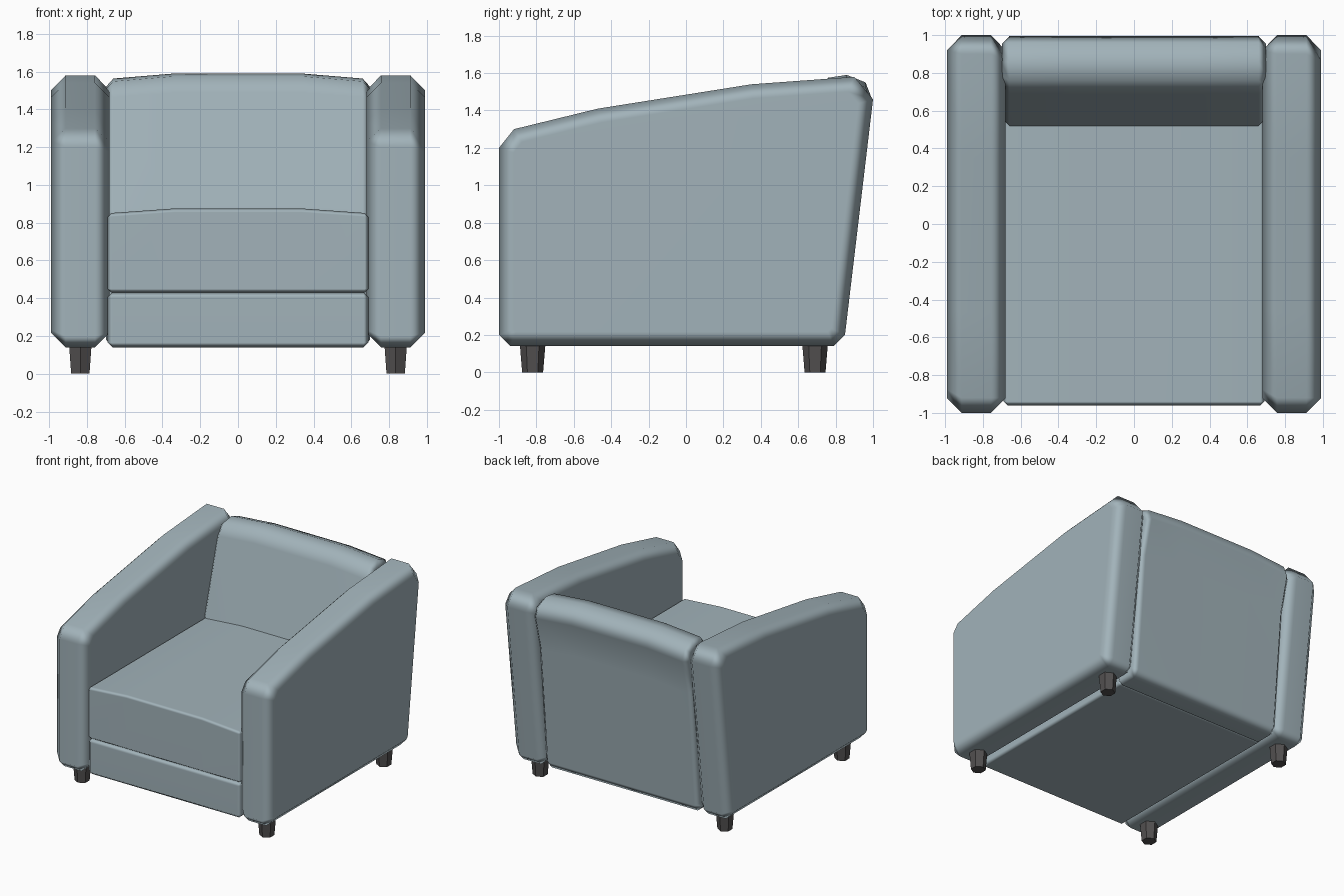
import bpy, bmesh, math

if "Cube" in bpy.data.objects:
    bpy.data.objects.remove(bpy.data.objects["Cube"])


def material(name, rgb):
    m = bpy.data.materials.new(name)
    m.diffuse_color = (*rgb, 1)
    m.use_nodes = True
    m.node_tree.nodes["Principled BSDF"].inputs["Base Color"].default_value = m.diffuse_color
    return m


FABRIC = material("blue grey fabric", (0.36, 0.45, 0.49))
WOOD = material("dark feet", (0.085, 0.08, 0.08))


def slab(name, profile, stations, bevel, limit):
    """Run a (y, z) profile along x; stations are (x, crown height)."""
    bm = bmesh.new()
    rings = [[bm.verts.new((x, y, z + (rise if z > 0.5 else 0))) for y, z in profile]
             for x, rise in stations]
    n = len(profile)
    for a, b in zip(rings, rings[1:]):
        for i in range(n):
            j = (i + 1) % n
            bm.faces.new((a[i], a[j], b[j], b[i]))
    bm.faces.new(rings[0])
    bm.faces.new(rings[-1][::-1])
    bmesh.ops.recalc_face_normals(bm, faces=bm.faces)
    for f in bm.faces:
        f.smooth = True
    me = bpy.data.meshes.new(name)
    bm.to_mesh(me)
    bm.free()
    me.materials.append(FABRIC)
    ob = bpy.data.objects.new(name, me)
    bpy.context.collection.objects.link(ob)
    bv = ob.modifiers.new("soft edges", 'BEVEL')
    bv.width = bevel
    bv.segments = 1
    bv.limit_method = 'ANGLE'
    bv.angle_limit = math.radians(limit)
    wn = ob.modifiers.new("flat panels", 'WEIGHTED_NORMAL')
    wn.weight = 80
    return ob


# Arms: sloped side profile with wide chamfered rims
arm = [(-1, 0.2), (-1, 1.2), (-0.92, 1.30), (-0.47, 1.41), (0.35, 1.54),
       (0.90, 1.58), (1.0, 1.46), (0.85, 0.2), (0.79, 0.14), (-0.94, 0.14)]
for side, label in ((1, "right"), (-1, "left")):
    slab(label + "_arm", arm, [(side * 0.68, 0), (side * 0.99, 0)], 0.077, 60)

# Base rail and crowned seat cushion
slab("base", [(-0.96, 0.14), (-0.96, 0.43), (0.66, 0.43), (0.66, 0.14)],
     [(-0.69, 0), (0.69, 0)], 0.025, 30)
slab("seat_cushion", [(-0.96, 0.43), (-0.96, 0.85), (0.7, 0.85), (0.7, 0.43)],
     [(-0.69, 0), (-0.34, 0.025), (0.34, 0.025), (0.69, 0)], 0.02, 30)

# Leaning backrest with a crowned, rounded top
back = [(0.79, 0.14), (0.84, 0.2), (0.925, 1.15), (0.995, 1.43), (0.96, 1.52),
        (0.86, 1.56), (0.76, 1.545), (0.69, 1.46), (0.52, 0.86), (0.57, 0.80), (0.62, 0.14)]
slab("backrest", back, [(-0.70, 0), (-0.34, 0.03), (0.34, 0.03), (0.70, 0)], 0.04, 60)

# Tapered feet
for x in (-0.835, 0.835):
    for y in (-0.82, 0.69):
        bpy.ops.mesh.primitive_cone_add(vertices=6, radius1=0.056, radius2=0.07,
                                        depth=0.17, location=(x, y, 0.085))
        foot = bpy.context.object
        foot.name = ("front" if y < 0 else "back") + ("_left" if x < 0 else "_right") + "_foot"
        foot.data.materials.append(WOOD)
